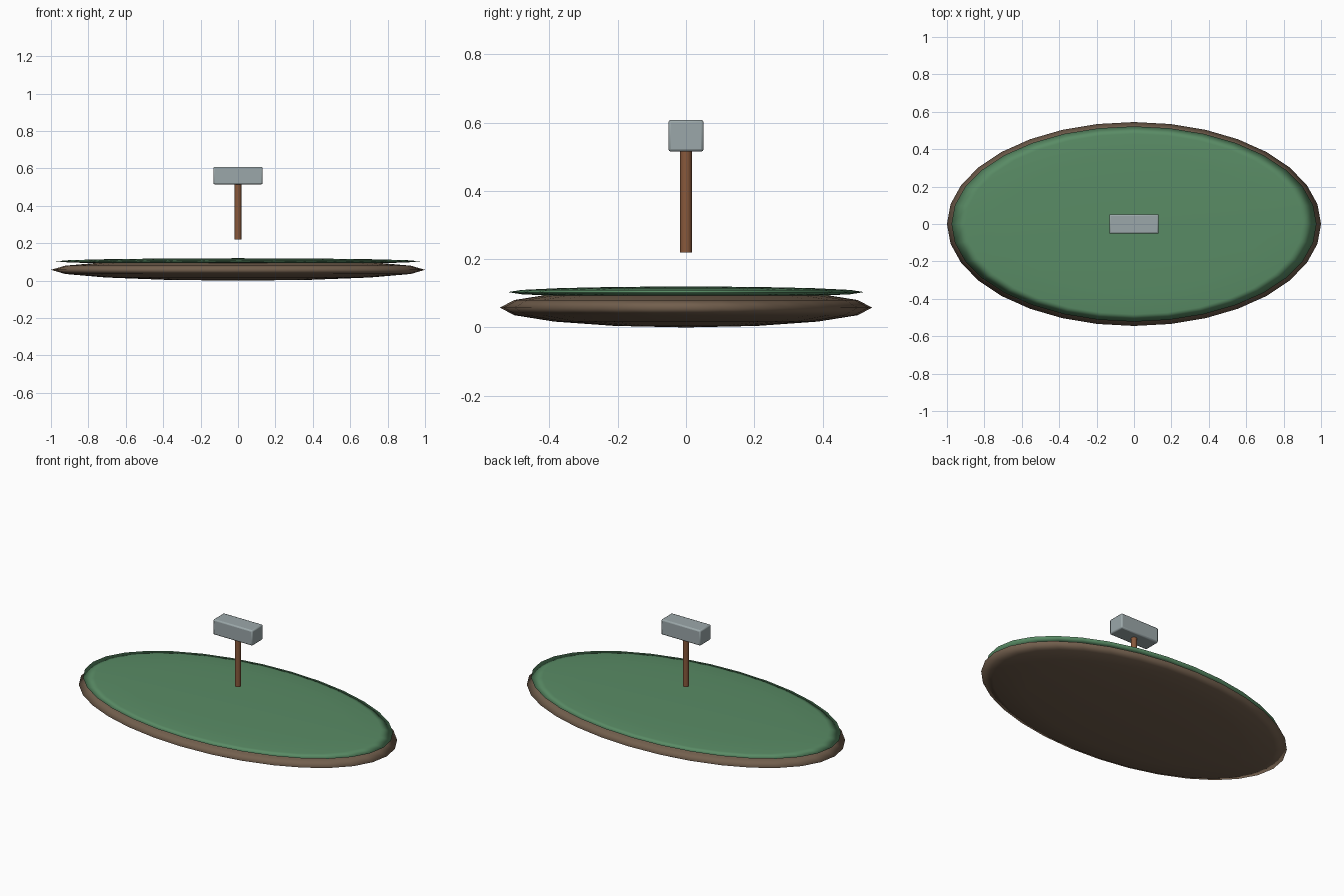
import bpy, math

if "Cube" in bpy.data.objects:
    bpy.data.objects.remove(bpy.data.objects["Cube"])


def material(name, rgb):
    m = bpy.data.materials.new(name)
    m.diffuse_color = (*rgb, 1)
    m.use_nodes = True
    m.node_tree.nodes["Principled BSDF"].inputs["Base Color"].default_value = m.diffuse_color
    return m


GRASS = material("grass green", (0.10, 0.26, 0.13))
EARTH = material("earth brown", (0.17, 0.115, 0.075))
WOOD = material("wood brown", (0.25, 0.10, 0.045))
STEEL = material("steel grey", (0.33, 0.39, 0.40))


def finish(name, mat, angle):
    ob = bpy.context.object
    ob.name = name
    ob.data.materials.append(mat)
    bpy.ops.object.transform_apply(location=False, rotation=False, scale=True)
    bpy.ops.object.shade_smooth_by_angle(angle=math.radians(angle))
    return ob


def flat_disc(name, mat, radii, z):
    bpy.ops.mesh.primitive_uv_sphere_add(segments=32, ring_count=8, radius=1, location=(0, 0, z))
    bpy.context.object.scale = radii
    return finish(name, mat, 180)


# Oval island: earth body with a thin grass cap
flat_disc("earth_base", EARTH, (1.0, 0.545, 0.058), 0.058)
flat_disc("grass_cap", GRASS, (0.976, 0.522, 0.0165), 0.1035)

# Hammer handle floating above the grass
bpy.ops.mesh.primitive_cylinder_add(vertices=16, radius=0.0175, depth=0.32, location=(0, 0, 0.38))
finish("hammer_handle", WOOD, 40)

# Hammer head with softened edges
bpy.ops.mesh.primitive_cube_add(size=1, location=(0, 0, 0.5615))
bpy.context.object.scale = (0.264, 0.104, 0.093)
head = finish("hammer_head", STEEL, 30)
bevel = head.modifiers.new("soft_edges", "BEVEL")
bevel.width = 0.008
bevel.segments = 2
